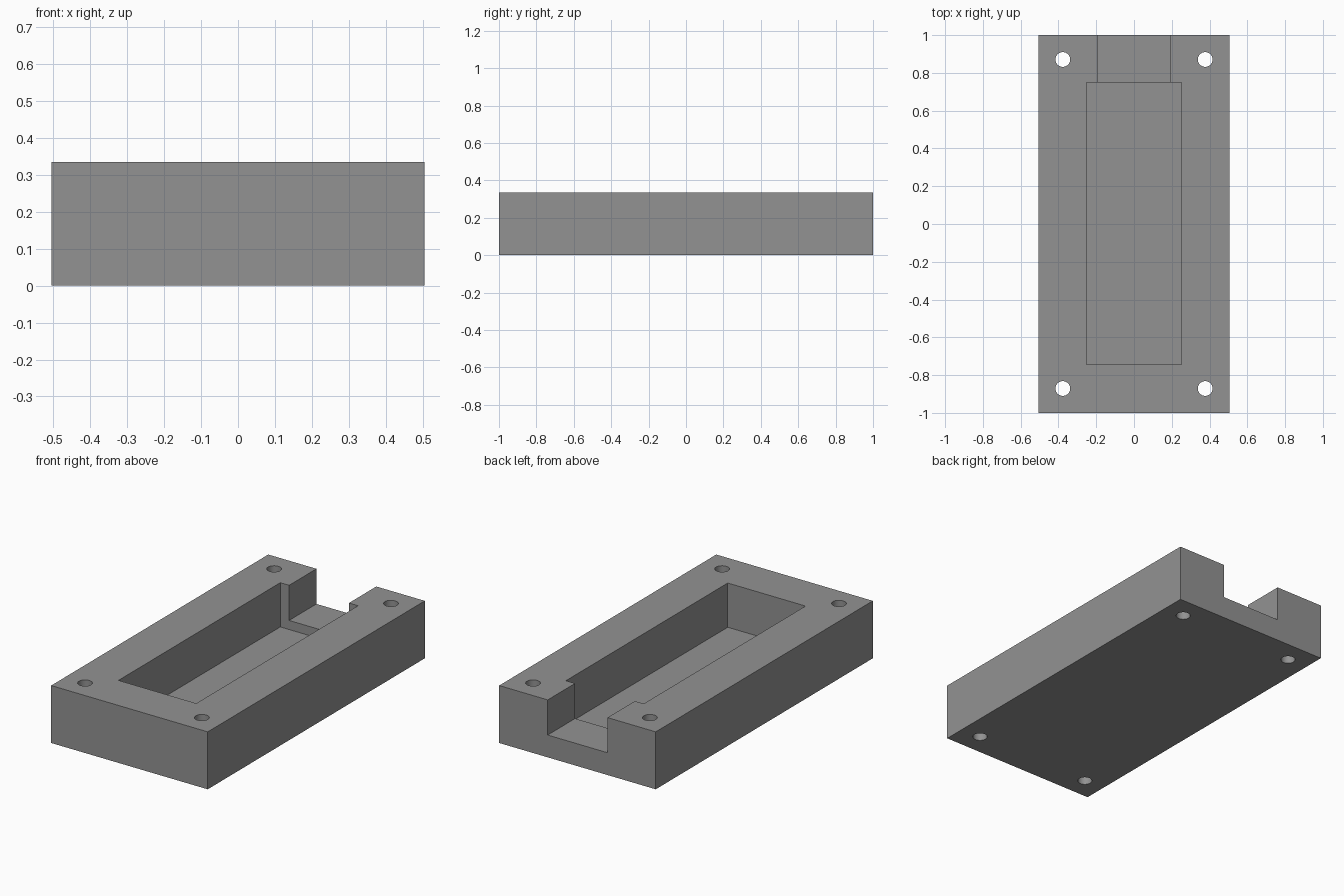
import bpy
import math

if "Cube" in bpy.data.objects:
    bpy.data.objects.remove(bpy.data.objects["Cube"])

W, L, H = 1.01, 2.0, 0.335          # body size
POCKET_FLOOR, NOTCH_FLOOR = 0.077, 0.13

grey = bpy.data.materials.new("grey")
grey.diffuse_color = (0.29, 0.29, 0.29, 1)
grey.use_nodes = True
grey.node_tree.nodes["Principled BSDF"].inputs["Base Color"].default_value = grey.diffuse_color


def box(name, x0, x1, y0, y1, z0, z1):
    bpy.ops.mesh.primitive_cube_add(
        size=1, location=((x0 + x1) / 2, (y0 + y1) / 2, (z0 + z1) / 2))
    ob = bpy.context.object
    ob.name = name
    ob.scale = (x1 - x0, y1 - y0, z1 - z0)
    bpy.ops.object.transform_apply(location=True, rotation=False, scale=True)
    ob.data.materials.append(grey)
    return ob


# Solid block
body = box("tray_body", -W / 2, W / 2, -L / 2, L / 2, 0, H)

# Long pocket and the shallower notch opening through the back wall
cutters = [
    box("pocket_cutter", -0.251, 0.251, -0.743, 0.748, POCKET_FLOOR, H + 0.1),
    box("notch_cutter", -0.194, 0.192, 0.6, L / 2 + 0.1, NOTCH_FLOOR, H + 0.1),
]

# Screw holes through the four corners
for sx in (-1, 1):
    for sy in (-1, 1):
        bpy.ops.mesh.primitive_cylinder_add(
            vertices=48, radius=0.039, depth=H + 0.2,
            location=(sx * 0.377, sy * 0.871, H / 2))
        hole = bpy.context.object
        hole.name = "screw_hole_cutter"
        hole.data.materials.append(grey)
        cutters.append(hole)

# Cut everything out of the block, then drop the cutters
bpy.context.view_layer.objects.active = body
for cutter in cutters:
    mod = body.modifiers.new("cut", 'BOOLEAN')
    mod.operation = 'DIFFERENCE'
    mod.solver = 'EXACT'
    mod.object = cutter
    bpy.ops.object.modifier_apply(modifier=mod.name)
    bpy.data.objects.remove(cutter, do_unlink=True)

# Smooth hole walls, sharp edges elsewhere
bpy.ops.object.select_all(action='DESELECT')
body.select_set(True)
bpy.context.view_layer.objects.active = body
bpy.ops.object.shade_smooth_by_angle(angle=math.radians(30))
